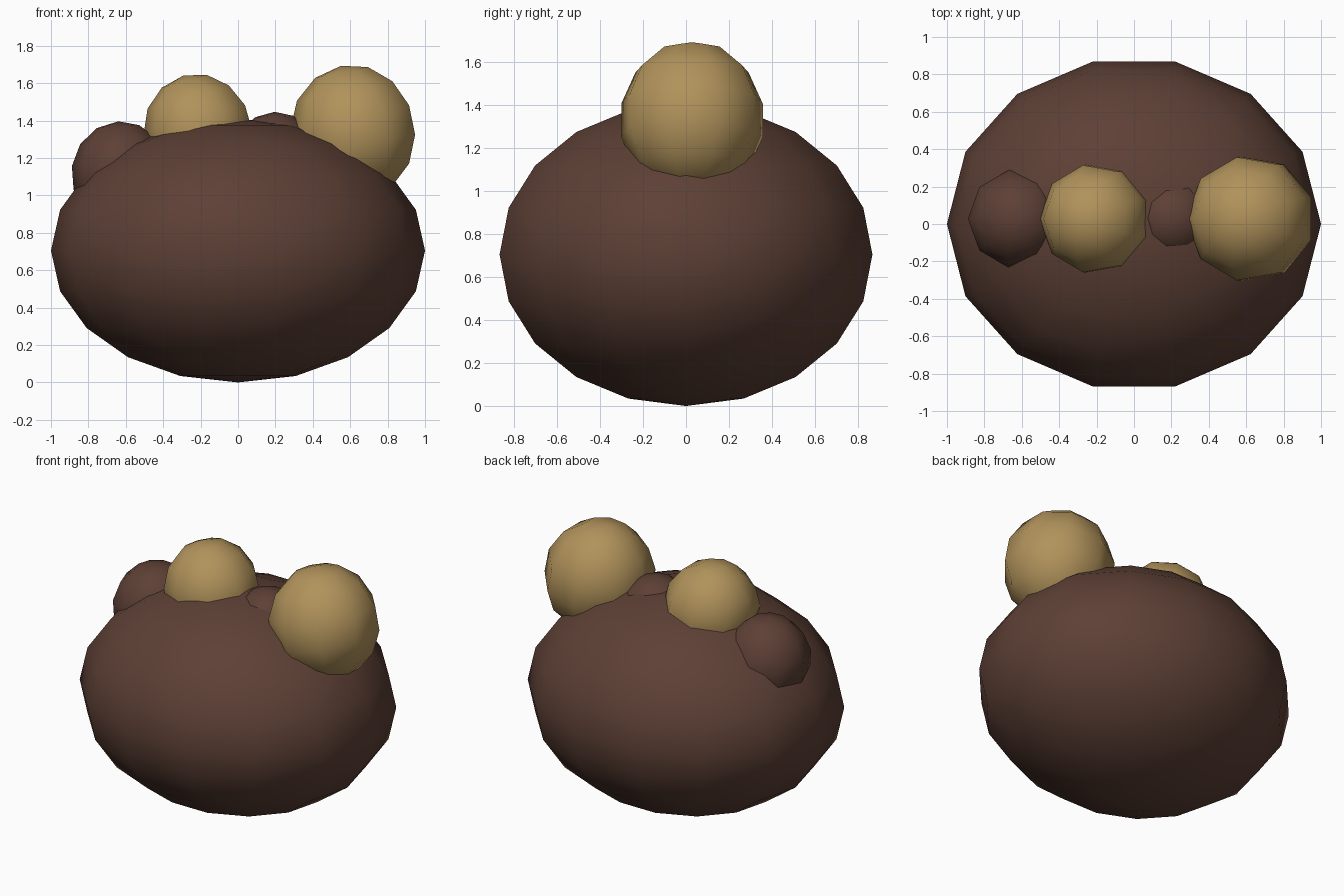
import bpy, bmesh
from math import sin, cos, pi, radians

if "Cube" in bpy.data.objects:
    bpy.data.objects.remove(bpy.data.objects["Cube"])


def material(name, rgb):
    m = bpy.data.materials.new(name)
    m.diffuse_color = (*rgb, 1)
    m.use_nodes = True
    m.node_tree.nodes["Principled BSDF"].inputs["Base Color"].default_value = m.diffuse_color
    return m


dark = material("dark_brown", (0.109, 0.051, 0.036))
gold = material("tan", (0.44, 0.29, 0.105))


def ball(name, centre, radii, segments, rings, tilt, mat):
    """Low-poly smooth ball whose first meridian lies on -x, leaning in the xz plane."""
    bm = bmesh.new()
    top = bm.verts.new((0, 0, radii[2]))
    loops = []
    for j in range(1, rings):
        t = pi * j / rings
        loops.append([bm.verts.new((-radii[0] * sin(t) * cos(2 * pi * i / segments),
                                    -radii[1] * sin(t) * sin(2 * pi * i / segments),
                                    radii[2] * cos(t))) for i in range(segments)])
    bottom = bm.verts.new((0, 0, -radii[2]))
    for i in range(segments):
        k = (i + 1) % segments
        bm.faces.new((top, loops[0][i], loops[0][k]))
        for a, b in zip(loops, loops[1:]):
            bm.faces.new((a[i], b[i], b[k], a[k]))
        bm.faces.new((bottom, loops[-1][k], loops[-1][i]))
    bmesh.ops.recalc_face_normals(bm, faces=bm.faces)
    for f in bm.faces:
        f.smooth = True
    mesh = bpy.data.meshes.new(name)
    bm.to_mesh(mesh)
    bm.free()
    mesh.materials.append(mat)
    ob = bpy.data.objects.new(name, mesh)
    ob.location = centre
    ob.rotation_euler = (0, radians(tilt), 0)
    bpy.context.collection.objects.link(ob)


# Main rounded body
ball("body", (0, 0, 0.705), (1.0, 0.89, 0.705), 14, 10, 0, dark)

# Row of lumps on top: name, x, z, radius, lean, colour
lumps = [
    ("left_dark_lump", -0.62, 1.112, 0.271, -4, dark),
    ("left_tan_lump", -0.206, 1.34, 0.298, -16, gold),
    ("middle_dark_lump", 0.205, 1.195, 0.24, -2, dark),
    ("right_tan_lump", 0.623, 1.34, 0.343, -11.5, gold),
]
for name, x, z, r, lean, mat in lumps:
    ball(name, (x, 0.028, z), (r, r, r * 1.05), 9, 7, lean, mat)
